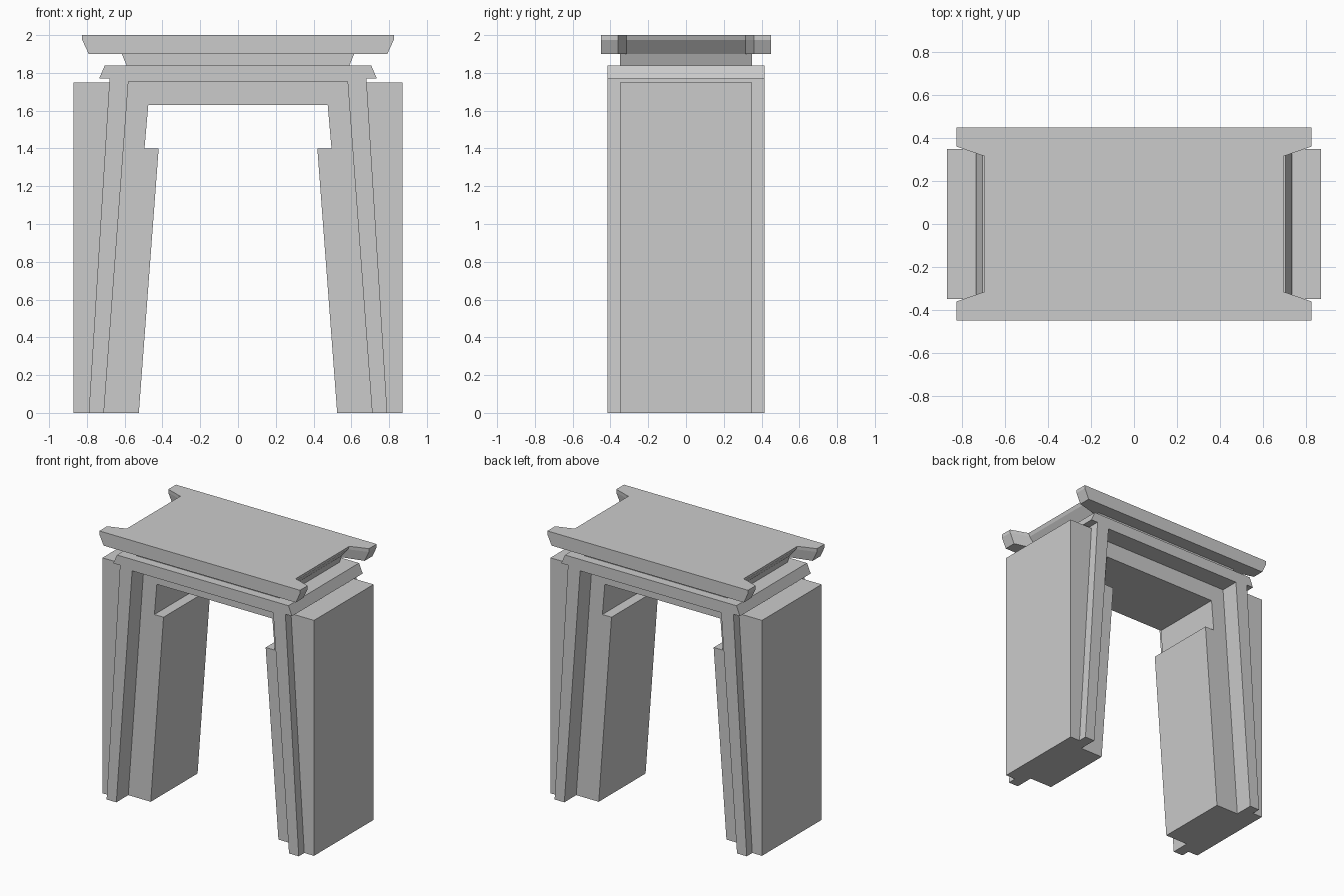
import bpy, bmesh

if "Cube" in bpy.data.objects:
    bpy.data.objects.remove(bpy.data.objects["Cube"])


def make_object(name, bm):
    bmesh.ops.recalc_face_normals(bm, faces=bm.faces)
    mesh = bpy.data.meshes.new(name)
    bm.to_mesh(mesh)
    bm.free()
    obj = bpy.data.objects.new(name, mesh)
    bpy.context.collection.objects.link(obj)
    return obj


def loft(name, rings):
    """Bridge closed rings of equal length and cap both ends."""
    bm = bmesh.new()
    loops = [[bm.verts.new(p) for p in ring] for ring in rings]
    n = len(loops[0])
    for a, b in zip(loops, loops[1:]):
        for i in range(n):
            j = (i + 1) % n
            bm.faces.new((a[i], a[j], b[j], b[i]))
    bm.faces.new(loops[0])
    bm.faces.new(loops[-1])
    return make_object(name, bm)


def extrude(name, outline, depth):
    """Extrude an (x, z) outline to both sides of y = 0."""
    return loft(name, [[(x, y, z) for x, z in outline] for y in (-depth, depth)])


def mirrored(half):
    """Complete a half profile by mirroring it in x."""
    return half + [(-x, z) for x, z in reversed(half)]


# Recessed inner arch: tapered jambs with steps, joined by a lintel
extrude("inner_arch", mirrored([
    (0.475, 1.63), (0.495, 1.40), (0.42, 1.40), (0.525, 0.0), (0.71, 0.0),
    (0.58, 1.755)]), 0.275)

# Leaning frame standing proud of the arch
extrude("frame", mirrored([
    (0.58, 1.755), (0.71, 0.0), (0.79, 0.0), (0.68, 1.77)]), 0.415)

# Outer piers
for name, s in (("right_pier", 1), ("left_pier", -1)):
    extrude(name, [(s * x, z) for x, z in (
        (0.79, 0.0), (0.87, 0.0), (0.87, 1.75), (0.681, 1.75))], 0.35)

# Ledge with sloping ends
extrude("ledge", mirrored([(0.735, 1.77), (0.705, 1.84)]), 0.415)

# Neck under the top slab
extrude("neck", mirrored([(0.59, 1.84), (0.615, 1.90)]), 0.35)


# Top slab with flared tips and notched ends
def slab_ring(tip, notch, z):
    quarter = [(tip, 0.45), (tip, 0.36), (notch, 0.315)]
    right = quarter + [(x, -y) for x, y in reversed(quarter)]
    return [(x, y, z) for x, y in right + [(-x, -y) for x, y in right]]


loft("top_slab", [slab_ring(0.79, 0.62, 1.90),
                  slab_ring(0.825, 0.685, 1.975),
                  slab_ring(0.825, 0.695, 2.0)])
